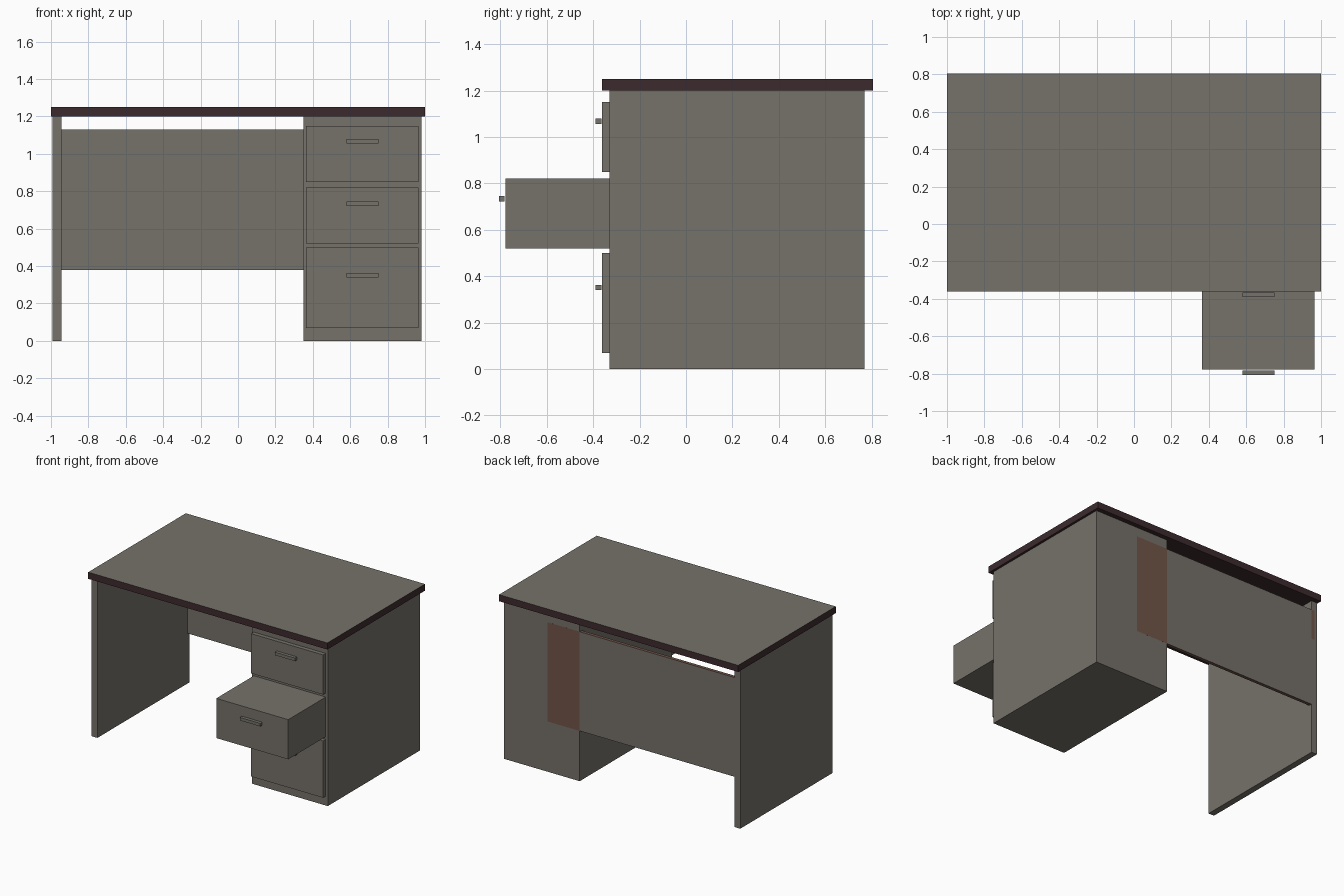
import bpy, bmesh
from mathutils import Vector

if "Cube" in bpy.data.objects:
    bpy.data.objects.remove(bpy.data.objects["Cube"])


def material(name, rgb):
    m = bpy.data.materials.new(name)
    m.diffuse_color = (*rgb, 1.0)
    m.use_nodes = True
    m.node_tree.nodes["Principled BSDF"].inputs["Base Color"].default_value = m.diffuse_color
    return m


grey = material("warm grey laminate", (0.182, 0.168, 0.147))
dark = material("dark brown trim", (0.046, 0.024, 0.027))
brown = material("bare brown board", (0.165, 0.09, 0.065))


def box(name, lo, hi, mats=(grey,), rule=None):
    """Axis-aligned box; rule(face normal) gives the material slot."""
    lo, hi = Vector(lo), Vector(hi)
    bm = bmesh.new()
    bmesh.ops.create_cube(bm, size=1.0)
    for v in bm.verts:
        v.co = (lo + hi) / 2 + Vector(c * s for c, s in zip(v.co, hi - lo))
    bm.normal_update()
    if rule:
        for f in bm.faces:
            f.material_index = rule(f.normal)
    me = bpy.data.meshes.new(name)
    bm.to_mesh(me)
    bm.free()
    for m in mats:
        me.materials.append(m)
    ob = bpy.data.objects.new(name, me)
    bpy.context.collection.objects.link(ob)
    return ob


FRONT, BACK = -0.33, 0.77

# Desk top: grey upper surface, dark edges and underside
box("desk_top", (-1, -0.361, 1.2), (1, 0.805, 1.25), (grey, dark),
    lambda n: 0 if n.z > 0.5 else 1)

# Supports
box("left_side_panel", (-0.993, FRONT, 0), (-0.945, BACK, 1.2))
box("drawer_cabinet", (0.35, FRONT, 0), (0.982, BACK, 1.2))

# Back panel, grey faces with bare brown edges
box("back_panel", (-0.945, BACK - 0.025, 0.38), (0.35, BACK, 1.13), (grey, brown),
    lambda n: 0 if abs(n.y) > 0.5 else 1)
# Bare board ends, flush with the backs of the supports
box("back_panel_right_end", (0.35, BACK - 0.025, 0.38), (0.62, BACK + 0.0002, 1.13), (brown,))
box("back_panel_left_end", (-0.97, BACK - 0.025, 0.9), (-0.945, BACK, 1.13), (brown,))

# Drawers: bottom z, top z, front y, handle bottom z (middle one is pulled out)
drawers = {
    "top": (0.85, 1.15, -0.361, 1.056),
    "middle": (0.52, 0.82, -0.778, 0.722),
    "bottom": (0.07, 0.50, -0.361, 0.340),
}
for name, (z0, z1, y, hz) in drawers.items():
    box(name + "_drawer", (0.363, y, z0), (0.965, FRONT, z1))
    box(name + "_handle", (0.58, y - 0.028, hz), (0.75, y - 0.004, hz + 0.023))
